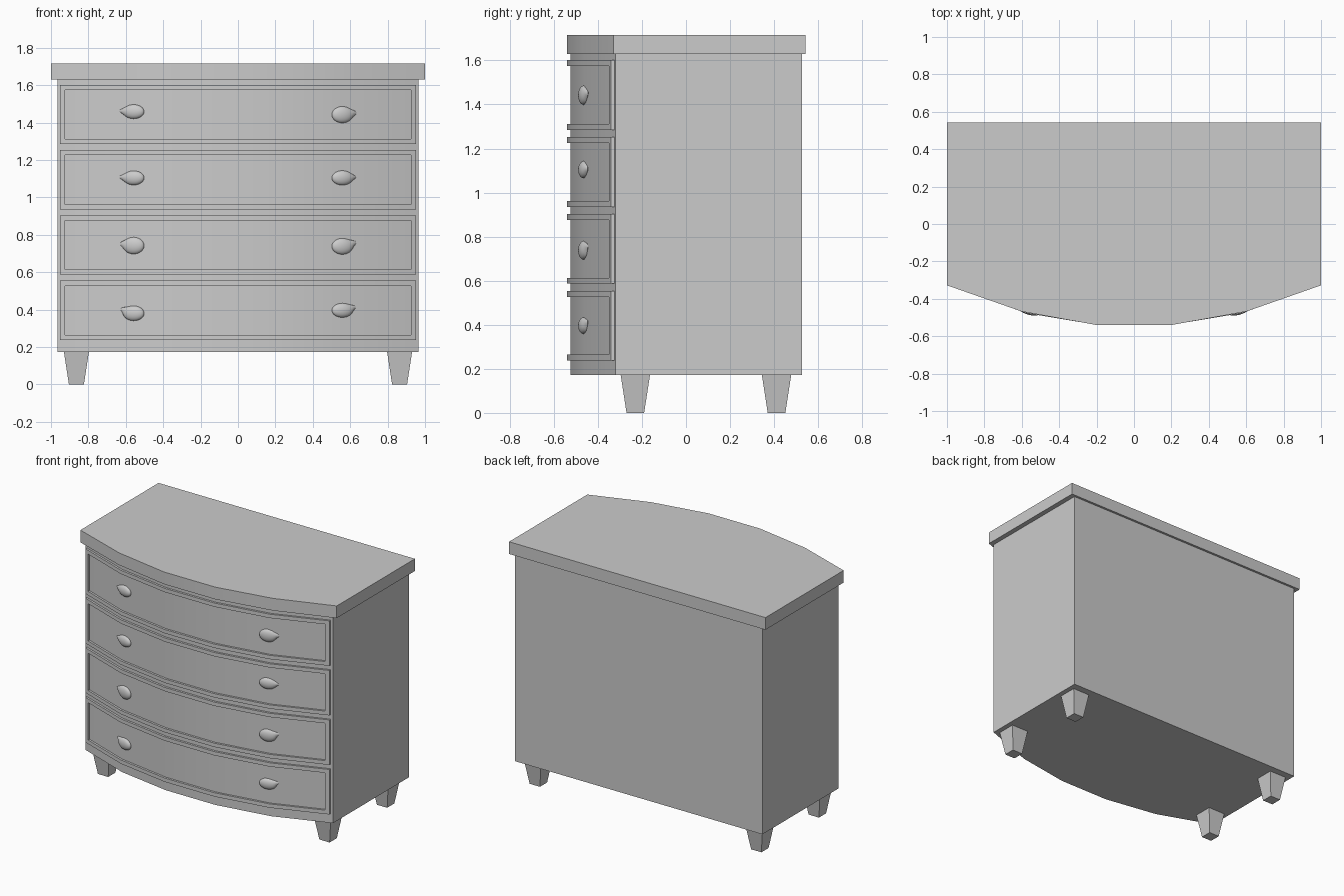
import bpy, bmesh, math
from mathutils import Vector, Matrix

if "Cube" in bpy.data.objects:
    bpy.data.objects.remove(bpy.data.objects["Cube"])

BODY_FRONT = [(0.193, -0.525), (0.58, -0.461), (0.965, -0.32)]
TOP_FRONT = [(0.2, -0.54), (0.6, -0.468), (1.0, -0.328)]


def finish(name, bm, angle=30):
    bmesh.ops.recalc_face_normals(bm, faces=bm.faces)
    me = bpy.data.meshes.new(name)
    bm.to_mesh(me)
    bm.free()
    ob = bpy.data.objects.new(name, me)
    bpy.context.collection.objects.link(ob)
    bpy.ops.object.select_all(action='DESELECT')
    ob.select_set(True)
    bpy.context.view_layer.objects.active = ob
    if angle:
        bpy.ops.object.shade_smooth_by_angle(angle=math.radians(angle))
    return ob


def bow_slab(name, half_front, back, z0, z1):
    """Bow-fronted outline extruded upwards."""
    pts = [(-x, y) for x, y in reversed(half_front)] + half_front
    pts += [(half_front[-1][0], back), (-half_front[-1][0], back)]
    bm = bmesh.new()
    face = bm.faces.new([bm.verts.new((x, y, z0)) for x, y in pts])
    ext = bmesh.ops.extrude_face_region(bm, geom=[face])
    bmesh.ops.translate(bm, vec=(0, 0, z1 - z0),
                        verts=[v for v in ext['geom'] if isinstance(v, bmesh.types.BMVert)])
    return finish(name, bm)


def front_y(x):
    """Depth of the bowed body front at x."""
    x = abs(x)
    if x <= BODY_FRONT[0][0]:
        return BODY_FRONT[0][1]
    for (x0, y0), (x1, y1) in zip(BODY_FRONT, BODY_FRONT[1:]):
        if x <= x1:
            return y0 + (y1 - y0) * (x - x0) / (x1 - x0)
    return BODY_FRONT[-1][1]


def drawer_rim(name, z0, z1):
    """Raised rectangular moulding that follows the bow."""
    half = [0.193, 0.58, 0.925, 0.951]
    xs = [-x for x in reversed(half)] + half
    zs = [z0, z0 + 0.027, z1 - 0.027, z1]
    bm = bmesh.new()
    grid = [[bm.verts.new((x, front_y(x) - 0.015, z)) for z in zs] for x in xs]
    n = len(xs) - 1
    for i in range(n):
        for j in range(3):
            if j == 1 and 0 < i < n - 1:
                continue
            bm.faces.new((grid[i][j], grid[i + 1][j], grid[i + 1][j + 1], grid[i][j + 1]))
    ext = bmesh.ops.extrude_face_region(bm, geom=bm.faces[:])
    bmesh.ops.translate(bm, vec=(0, 0.025, 0),
                        verts=[v for v in ext['geom'] if isinstance(v, bmesh.types.BMVert)])
    return finish(name, bm)


def leg(name, x, y):
    """Square tapered foot."""
    bm = bmesh.new()
    bmesh.ops.create_cube(bm, size=1)
    for v in bm.verts:
        r = 0.067 if v.co.z > 0 else 0.04
        v.co = (x + math.copysign(r, v.co.x), y + math.copysign(r, v.co.y),
                0.175 if v.co.z > 0 else 0)
    return finish(name, bm, 0)


def knob(name, side, z, rise, tail, height):
    """Pebble-like pull with a small pointed tail on its outer end."""
    d = Vector((side * math.cos(rise), 0, math.sin(rise)))
    bm = bmesh.new()
    bmesh.ops.create_uvsphere(bm, u_segments=24, v_segments=14, radius=1)
    for v in bm.verts:
        p = v.co.copy()
        t = max(0, p.dot(d))
        p += d * tail * t ** 14
        v.co = (p.x * 0.058, p.y * 0.022, p.z * height)
    bm.transform(Matrix.Translation((side * 0.558, -0.464, z))
                 @ Matrix.Rotation(side * math.radians(14), 4, 'Z'))
    return finish(name, bm, 60)


# Carcass and top
bow_slab("body", BODY_FRONT, 0.527, 0.172, 1.63)
bow_slab("top_board", TOP_FRONT, 0.543, 1.63, 1.716)

# Drawers with mouldings and two pulls each: (rise, tail, height, z)
left = [(0.1, 0.4, 0.038, 1.458), (0.1, 0.4, 0.038, 1.104),
        (0.2, 0.35, 0.045, 0.742), (0.5, 0.4, 0.040, 0.380)]
right = [(0.2, 0.4, 0.044, 1.442), (0.1, 0.3, 0.039, 1.104),
         (0.4, 0.45, 0.043, 0.738), (0.4, 0.4, 0.038, 0.396)]
for i in range(4):
    z1 = 1.602 - 0.3493 * i
    drawer_rim(f"drawer_rim_{i + 1}", z1 - 0.317, z1)
    for label, side, data in (("left", -1, left[i]), ("right", 1, right[i])):
        rise, tail, height, z = data
        knob(f"drawer_knob_{label}_{i + 1}", side, z, rise, tail, height)

# Feet
for label, y in (("front", -0.23), ("back", 0.411)):
    for s, side in (("left", -1), ("right", 1)):
        leg(f"{label}_leg_{s}", side * 0.864, y)
